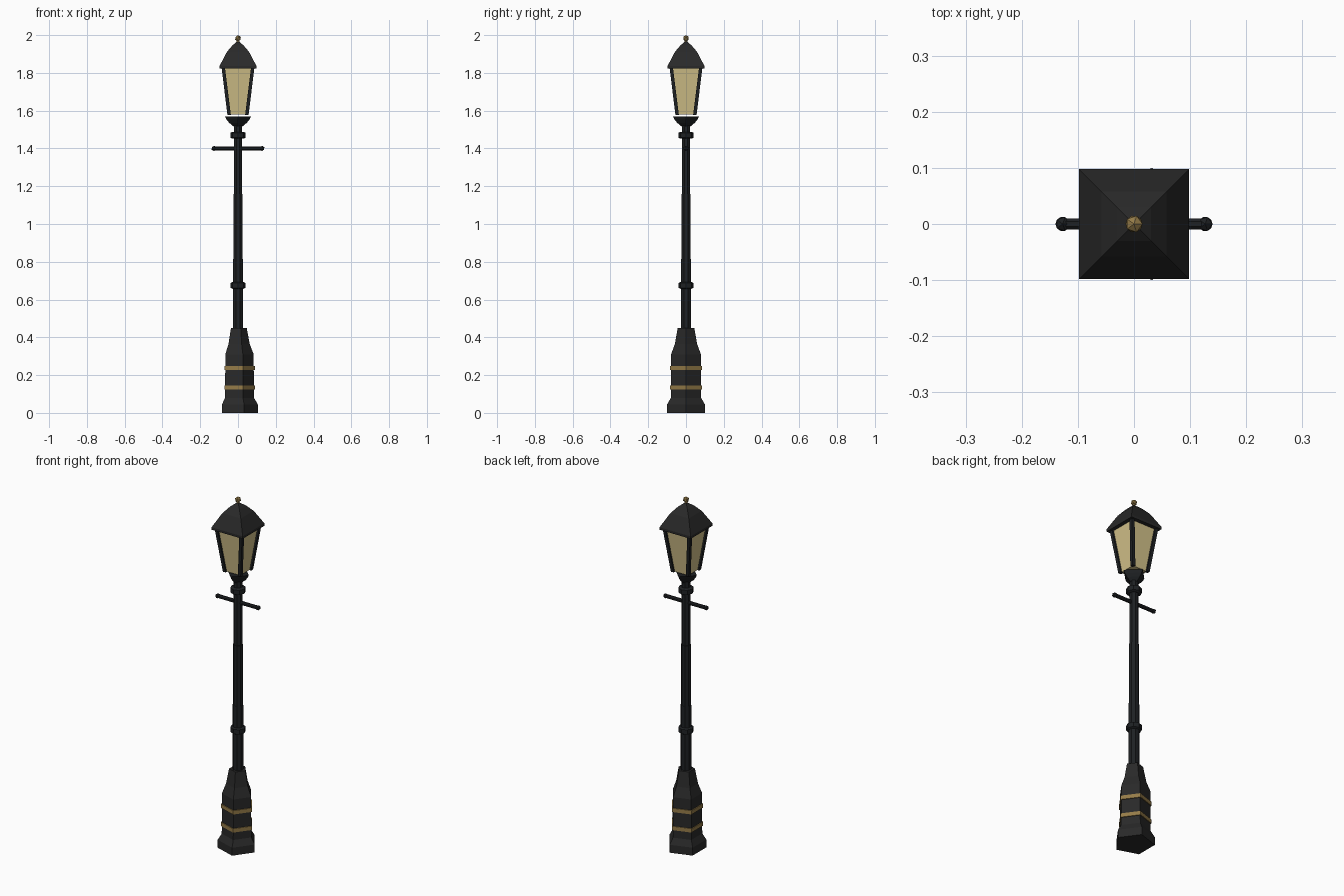
import bpy, bmesh, math
from mathutils import Vector

if "Cube" in bpy.data.objects:
    bpy.data.objects.remove(bpy.data.objects["Cube"])


def material(name, rgb):
    m = bpy.data.materials.new(name)
    m.diffuse_color = (*rgb, 1)
    m.use_nodes = True
    m.node_tree.nodes["Principled BSDF"].inputs["Base Color"].default_value = m.diffuse_color
    return m


IRON = material("dark_iron", (0.022, 0.022, 0.022))
BLACK = material("black_iron", (0.013, 0.015, 0.017))
GOLD = material("old_brass", (0.30, 0.20, 0.065))
GLASS = material("warm_glass", (0.64, 0.53, 0.25))


def finish(name, bm, mat):
    bmesh.ops.recalc_face_normals(bm, faces=bm.faces)
    me = bpy.data.meshes.new(name)
    bm.to_mesh(me)
    bm.free()
    me.materials.append(mat)
    ob = bpy.data.objects.new(name, me)
    bpy.context.collection.objects.link(ob)
    return ob


def lathe(name, profile, sides, mat, turn=0.0):
    """Stack of regular polygons from (radius, z) pairs, capped at both ends."""
    bm = bmesh.new()
    rings = []
    for r, z in profile:
        angles = [turn + math.tau * i / sides for i in range(sides)]
        rings.append([bm.verts.new((r * math.cos(a), r * math.sin(a), z)) for a in angles])
    for lo, hi in zip(rings, rings[1:]):
        for i in range(sides):
            j = (i + 1) % sides
            bm.faces.new((lo[i], lo[j], hi[j], hi[i]))
    bm.faces.new(rings[0])
    bm.faces.new(rings[-1])
    return finish(name, bm, mat)


def square(name, profile, mat):
    """Axis-aligned square stack from (half width, z) pairs."""
    return lathe(name, [(h * math.sqrt(2), z) for h, z in profile], 4, mat, math.pi / 4)


def ball(name, centre, r, mat):
    bm = bmesh.new()
    bmesh.ops.create_icosphere(bm, subdivisions=1, radius=r)
    bmesh.ops.translate(bm, verts=bm.verts, vec=Vector(centre))
    return finish(name, bm, mat)


# Five-sided pedestal with brass bands
lathe("pedestal", [(0.105, 0), (0.105, 0.045), (0.084, 0.08), (0.083, 0.31),
                   (0.062, 0.365), (0.046, 0.45)], 5, IRON)
for i, z in enumerate((0.135, 0.238)):
    lathe(f"pedestal_band_{i + 1}", [(0.089, z - 0.011), (0.089, z + 0.011)], 5, GOLD)

# Pole in three narrowing lengths, with collars
lathe("pole", [(0.029, 0.44), (0.028, 0.815), (0.026, 0.815), (0.026, 1.16),
               (0.023, 1.16), (0.023, 1.53)], 8, BLACK, math.pi / 8)
for i, z in enumerate((0.675, 1.47)):
    lathe(f"pole_collar_{i + 1}", [(0.030, z - 0.018), (0.040, z - 0.013),
                                   (0.040, z + 0.013), (0.030, z + 0.018)], 8, BLACK)

# Ladder bar with end knobs
bar = lathe("ladder_bar", [(0.0105, -0.127), (0.0105, 0.127)], 8, BLACK, math.pi / 8)
bar.rotation_euler = (0, math.pi / 2, 0)
bar.location.z = 1.40
for side in (-1, 1):
    ball("bar_knob_" + ("right" if side > 0 else "left"), (side * 0.127, 0, 1.40), 0.0145, BLACK)

# Four-sided cup below the lantern
lathe("lantern_cup", [(0.022, 1.515), (0.046, 1.535), (0.060, 1.552), (0.068, 1.568)], 4, BLACK)

# Glass box and its corner posts
square("lantern_glass", [(0.047, 1.580), (0.077, 1.828)], GLASS)
bm = bmesh.new()
for sx in (-1, 1):
    for sy in (-1, 1):
        ends = []
        for c, z in ((0.047, 1.578), (0.078, 1.828)):
            ends.append([bm.verts.new((sx * c + dx * 0.009, sy * c + dy * 0.009, z))
                         for dx, dy in ((-1, -1), (1, -1), (1, 1), (-1, 1))])
        lo, hi = ends
        for i in range(4):
            j = (i + 1) % 4
            bm.faces.new((lo[i], lo[j], hi[j], hi[i]))
        bm.faces.new(lo)
        bm.faces.new(hi)
finish("lantern_posts", bm, BLACK)

# Curved hip roof and brass finial
square("lantern_roof", [(0.098, 1.822), (0.098, 1.836), (0.058, 1.912),
                        (0.030, 1.945), (0.006, 1.965)], IRON)
lathe("finial_neck", [(0.008, 1.955), (0.008, 1.978)], 6, GOLD)
ball("finial_ball", (0, 0, 1.983), 0.017, GOLD)
